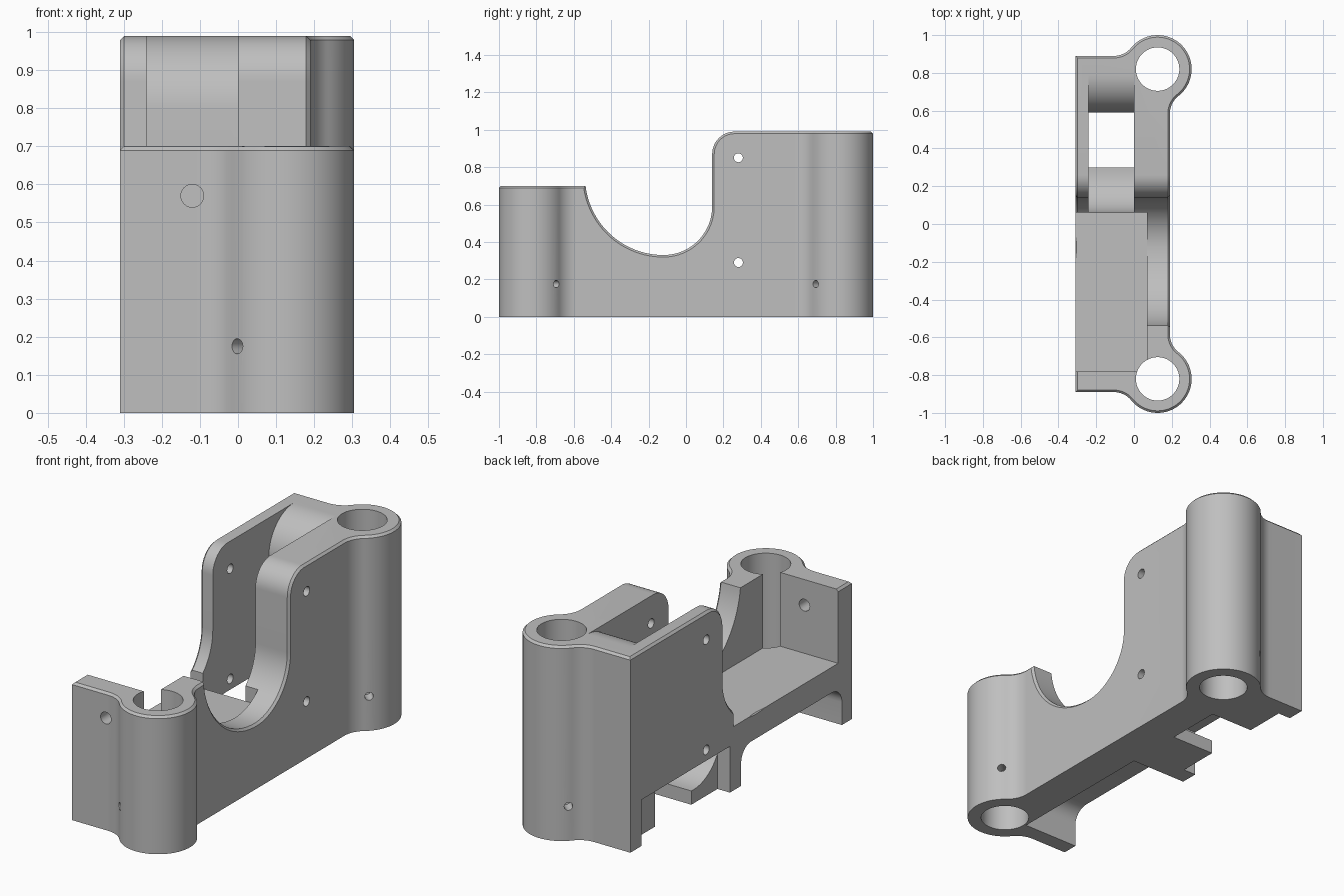
import bpy, bmesh
from math import sin, cos, radians, degrees, atan2, sqrt, pi
from mathutils import Matrix, Vector

cube = bpy.data.objects.get("Cube")
if cube:
    bpy.data.objects.remove(cube, do_unlink=True)

grey = bpy.data.materials.new("plain grey")
grey.use_nodes = True
colour = (0.52, 0.52, 0.52, 1)
grey.diffuse_color = colour
grey.node_tree.nodes["Principled BSDF"].inputs["Base Color"].default_value = colour


def arc(cx, cy, r, start, end, n=16):
    """Points on an arc, angles in degrees."""
    steps = [radians(start + (end - start) * i / n) for i in range(n + 1)]
    return [(cx + r * cos(a), cy + r * sin(a)) for a in steps]


def add_object(name, bm):
    bmesh.ops.recalc_face_normals(bm, faces=bm.faces)
    mesh = bpy.data.meshes.new(name)
    bm.to_mesh(mesh)
    bm.free()
    mesh.materials.append(grey)
    obj = bpy.data.objects.new(name, mesh)
    bpy.context.collection.objects.link(obj)
    return obj


def extrude(name, points, low, high, axis="z"):
    """Extrude an xy outline along z, or a yz profile along x."""
    bm = bmesh.new()
    place = (lambda p: (p[0], p[1], low)) if axis == "z" else (lambda p: (low, p[0], p[1]))
    face = bm.faces.new([bm.verts.new(place(p)) for p in points])
    made = bmesh.ops.extrude_face_region(bm, geom=[face])
    shift = Vector((0, 0, high - low)) if axis == "z" else Vector((high - low, 0, 0))
    bmesh.ops.translate(bm, vec=shift, verts=[v for v in made["geom"] if isinstance(v, bmesh.types.BMVert)])
    return add_object(name, bm)


def box(name, x0, x1, y0, y1, z0, z1):
    return extrude(name, [(x0, y0), (x1, y0), (x1, y1), (x0, y1)], z0, z1)


def rod(name, centre, direction, radius, length, sides=32):
    bm = bmesh.new()
    turn = Vector(direction).to_track_quat("Z", "Y").to_matrix().to_4x4()
    bmesh.ops.create_cone(bm, cap_ends=True, segments=sides, radius1=radius, radius2=radius,
                          depth=length, matrix=Matrix.Translation(centre) @ turn)
    return add_object(name, bm)


def combine(target, tool, operation="DIFFERENCE"):
    mod = target.modifiers.new("cut", "BOOLEAN")
    mod.operation, mod.solver, mod.object = operation, "EXACT", tool
    bpy.context.view_layer.objects.active = target
    bpy.ops.object.modifier_apply(modifier=mod.name)
    bpy.data.objects.remove(tool, do_unlink=True)


# Plan outline: a rectangular body with a round post blended in at each end
LEFT, SIDE, END = -0.31, 0.19, 0.89
POST_X, POST_Y, POST_R, BLEND = 0.125, 0.82, 0.18, 0.12
reach = POST_R + BLEND
rise = END + BLEND - POST_Y
run = sqrt(reach ** 2 - rise ** 2)
out = SIDE + BLEND - POST_X
back = sqrt(reach ** 2 - out ** 2)
a1, a2 = degrees(atan2(-rise, -run)), degrees(atan2(back, out))
half = [(LEFT, -END)]
half += arc(POST_X - run, -END - BLEND, BLEND, 90, a1 + 180)
half += arc(POST_X, -POST_Y, POST_R, a1, a2, 48)[1:-1]
half += arc(SIDE + BLEND, back - POST_Y, BLEND, a2 + 180, 180)
outline = half + [(x, -y) for x, y in reversed(half)]
body = extrude("bracket_body", outline, 0, 1.2)

# Side profile: low front, scooped saddle, tall back
profile = [(-1.2, -0.1), (-1.2, 0.70)]
profile += arc(-0.12, 0.75, 0.42, 186.8, 270, 24)
profile += arc(-0.12, 0.59, 0.26, 270, 360, 20)[1:]
profile += arc(0.26, 0.87, 0.12, 180, 90, 12)
profile += [(1.2, 0.99), (1.2, -0.1)]
combine(body, extrude("side_profile", profile, -0.6, 0.6, "x"), "INTERSECT")

# Small chamfer around the upper rim
bm = bmesh.new()
bm.from_mesh(body.data)
bmesh.ops.remove_doubles(bm, verts=bm.verts, dist=0.0002)
rim = []
for e in bm.edges:
    if len(e.link_faces) != 2:
        continue
    mid = (e.verts[0].co + e.verts[1].co) / 2
    n1, n2 = (f.normal for f in e.link_faces)
    crossing = abs(n1.x) < 0.01 and abs(n2.x) < 0.01 and abs(mid.y) < 0.8
    upright = abs(n1.z) < 0.01 and abs(n2.z) < 0.01 and abs(mid.y) > 0.8
    if mid.z > 0.3 and n1.angle(n2) > 1 and not crossing and not upright:
        rim.append(e)
bmesh.ops.bevel(bm, geom=rim, offset=0.011, segments=1, affect="EDGES", clamp_overlap=True)
bm.to_mesh(body.data)
bm.free()

# Open tray behind the front wall
combine(body, box("tray_space", -0.5, 0.07, -0.78, 0.06, 0.325, 1.1))

# Through slot between the tall walls, with roller seat and rounded feed lip
slot = [(0.06, 1.2), (0.06, 0.29)]
slot += arc(0.28, 0.29, 0.22, 180, 270)[1:]
slot += [(0.30, 0.07), (0.30, -0.1), (0.59, -0.1)]
slot += arc(0.79, 0.79, 0.20, 180, 90)
slot += [(0.79, 1.2)]
combine(body, extrude("slot_space", slot, -0.24, 0.0, "x"))

# Hollow below the tray, with rounded upper corners
hollow = [(-0.81, -0.1)] + arc(-0.73, 0.115, 0.08, 180, 90, 8)
hollow += arc(-0.08, 0.115, 0.08, 90, 0, 8) + [(0.0, -0.1)]
combine(body, extrude("under_space", hollow, -0.5, 0.0, "x"))

# Raised lower edge of the thin side wall
combine(body, box("wall_undercut", -0.5, -0.24, 0.09, 0.80, -0.1, 0.235))

# Post bores, diagonal locking holes, pin holes and front screw hole
for s in (-1, 1):
    combine(body, rod("post_bore", (POST_X, s * POST_Y, 0.5), (0, 0, 1), 0.115, 1.6, 64))
    combine(body, rod("locking_hole", (POST_X, s * POST_Y, 0.175), (1, -s, 0), 0.02, 0.6, 20))
for z in (0.29, 0.85):
    combine(body, rod("pin_hole", (0, 0.28, z), (1, 0, 0), 0.024, 1.2, 24))
combine(body, rod("screw_hole", (-0.12, -0.84, 0.57), (0, 1, 0), 0.03, 0.3, 24))

# Smooth the curves, keep the edges crisp
bpy.ops.object.select_all(action="DESELECT")
body.select_set(True)
bpy.context.view_layer.objects.active = body
bpy.ops.object.shade_smooth_by_angle(angle=pi / 6)
